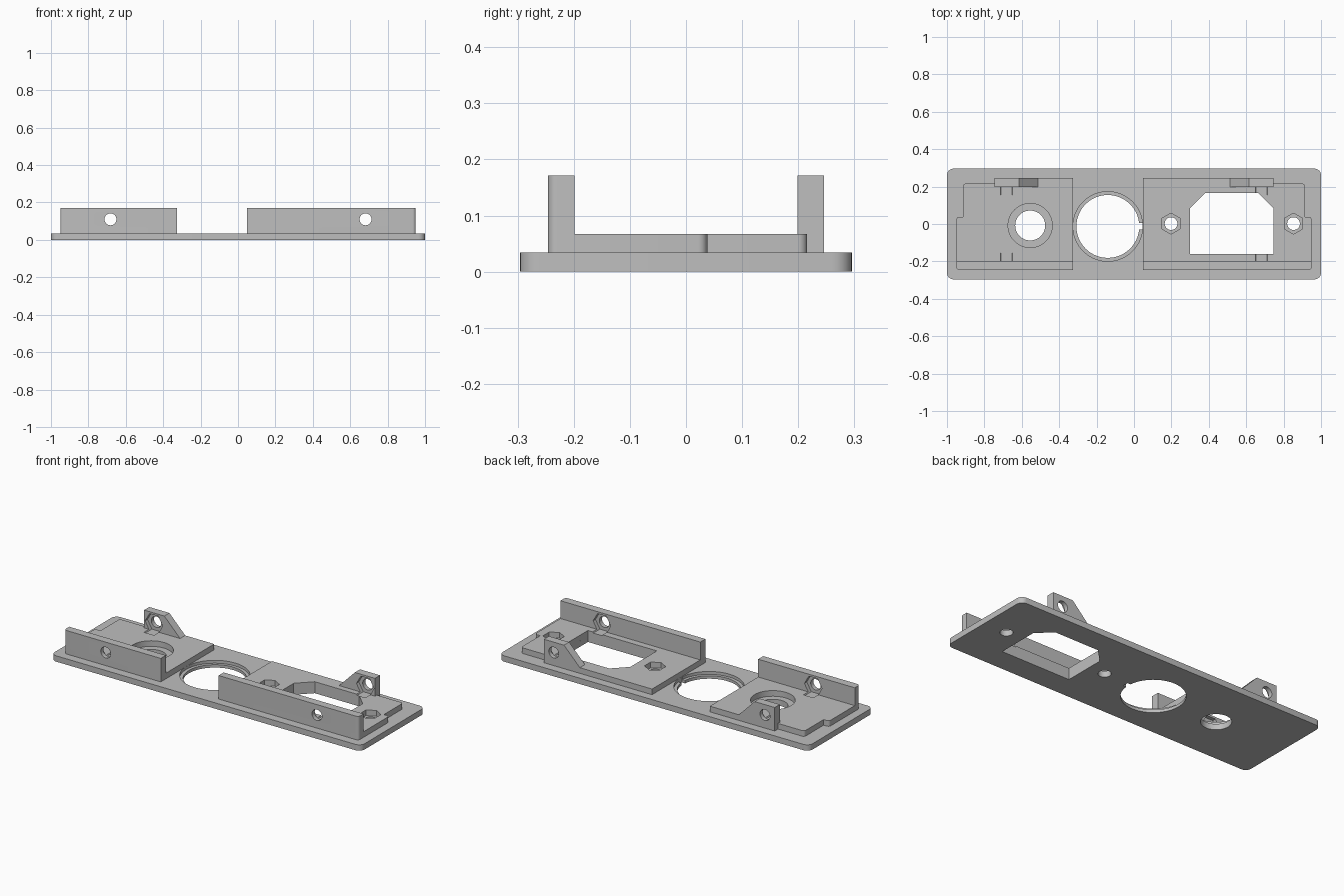
import bpy
import bmesh
from math import cos, sin, pi, radians
from mathutils import Vector

old = bpy.data.objects.get("Cube")
if old:
    bpy.data.objects.remove(old, do_unlink=True)

grey = bpy.data.materials.new("plain_grey")
grey.use_nodes = True
colour = (0.52, 0.52, 0.52, 1)
grey.diffuse_color = colour
grey.node_tree.nodes["Principled BSDF"].inputs["Base Color"].default_value = colour

# Levels: plate top, pad top, wall top
PLATE, PAD, TOP = 0.034, 0.067, 0.171
FRONT, BACK, WALL = -0.246, 0.246, 0.047
BOLT_X, BOLT_Z = 0.682, 0.11


def ring(x, y, r, n=64, turn=0.0):
    return [(x + r * cos(turn + 2 * pi * i / n), y + r * sin(turn + 2 * pi * i / n))
            for i in range(n)]


def box(x0, x1, y0, y1):
    return [(x0, y0), (x1, y0), (x1, y1), (x0, y1)]


def rounded(points):
    """Replace each (x, y, radius) right-angle corner with an arc."""
    out = []
    for i, p in enumerate(points):
        here = Vector(p[:2])
        if len(p) < 3:
            out.append(tuple(here))
            continue
        a = (Vector(points[i - 1][:2]) - here).normalized()
        b = (Vector(points[(i + 1) % len(points)][:2]) - here).normalized()
        centre = here + p[2] * (a + b)
        for k in range(7):
            t = k * pi / 12
            out.append(tuple(centre - p[2] * (b * cos(t) + a * sin(t))))
    return out


def prism(name, outline, low, high, along_y=False):
    """Extrude an outline along z, or an x-z outline along y."""
    bm = bmesh.new()
    ends = []
    for w in (low, high):
        ends.append([bm.verts.new((u, w, v) if along_y else (u, v, w)) for u, v in outline])
    bm.faces.new(ends[0])
    bm.faces.new(ends[1])
    n = len(outline)
    for i in range(n):
        j = (i + 1) % n
        bm.faces.new((ends[0][i], ends[0][j], ends[1][j], ends[1][i]))
    bmesh.ops.recalc_face_normals(bm, faces=bm.faces)
    mesh = bpy.data.meshes.new(name)
    bm.to_mesh(mesh)
    bm.free()
    mesh.materials.append(grey)
    ob = bpy.data.objects.new(name, mesh)
    bpy.context.collection.objects.link(ob)
    return ob


def select(ob):
    bpy.ops.object.select_all(action='DESELECT')
    ob.select_set(True)
    bpy.context.view_layer.objects.active = ob


def cut(ob, *cutter_args, **kw):
    cutter = prism("cutter", *cutter_args, **kw)
    cutter.hide_render = True
    select(ob)
    mod = ob.modifiers.new("cut", 'BOOLEAN')
    mod.operation, mod.solver, mod.object = 'DIFFERENCE', 'EXACT', cutter
    bpy.ops.object.modifier_apply(modifier=mod.name)
    bpy.data.objects.remove(cutter, do_unlink=True)


def cut_bolt(ob, x, hole=True):
    """Bolt hole through, with nut pockets on the inner side of front and back."""
    nut = ring(x, BOLT_Z, 0.057, 6)
    cut(ob, nut, FRONT + 0.025, FRONT + WALL + 0.045, along_y=True)
    cut(ob, nut, BACK - WALL - 0.045, BACK - 0.025, along_y=True)
    if hole:
        cut(ob, ring(x, BOLT_Z, 0.032, 32), -0.4, 0.4, along_y=True)


parts = []

# Base plate with its openings
plate = prism("base_plate", rounded([(x, y, 0.035) for x, y in box(-1, 1, -0.296, 0.296)]), 0, PLATE)
parts.append(plate)
socket = [(0.30, -0.16), (0.745, -0.16), (0.745, 0.085), (0.665, 0.165), (0.38, 0.165), (0.30, 0.085)]
button = (-0.555, -0.008)
cut(plate, ring(-0.14, -0.013, 0.186, 96), 0.017, 0.2)
cut(plate, ring(-0.14, -0.013, 0.168, 96), -0.1, 0.2)
cut(plate, box(0.0, 0.046, -0.03, 0.005), -0.1, 0.2)
cut(plate, ring(*button, 0.08), -0.1, 0.2)
cut(plate, socket, -0.1, 0.2)
nut_places = (0.198, 0.853)
for x in nut_places:
    cut(plate, ring(x, 0.002, 0.034, 32), -0.1, 0.2)

# Raised pads, front walls and back tabs on both sides
for side, s, inner in (("right", -1, -0.326), ("left", 1, 0.047)):
    outer, r = 0.95 * s, 0.016
    pad = prism(side + "_pad", rounded([
        (inner, FRONT), (outer, FRONT, r), (outer, 0.038, r), (0.915 * s, 0.038),
        (0.915 * s, 0.216, r), (0.745 * s, 0.216), (0.745 * s, BACK), (inner, BACK)]), PLATE, PAD)
    if s < 0:
        cut(pad, ring(*button, 0.118), -0.1, 0.3)
    else:
        cut(pad, socket, -0.1, 0.3)
        for x in nut_places:
            cut(pad, ring(x, 0.002, 0.056, 6, pi / 2), -0.1, 0.3)
    cut_bolt(pad, BOLT_X * s, hole=False)

    wall = prism(side + "_front_wall", rounded([
        (inner, FRONT), (outer, FRONT, r), (outer, FRONT + WALL), (inner, FRONT + WALL)]), PAD, TOP)
    cut_bolt(wall, BOLT_X * s)

    tab = prism(side + "_back_tab", [
        (0.745 * s, PAD), (0.745 * s, TOP), (0.615 * s, TOP), (0.513 * s, PAD)],
        BACK - WALL, BACK, along_y=True)
    cut_bolt(tab, BOLT_X * s)
    parts += [pad, wall, tab]

# Smooth the rounded faces, keep edges crisp
for ob in parts:
    select(ob)
    bpy.ops.object.shade_smooth_by_angle(angle=radians(30))
